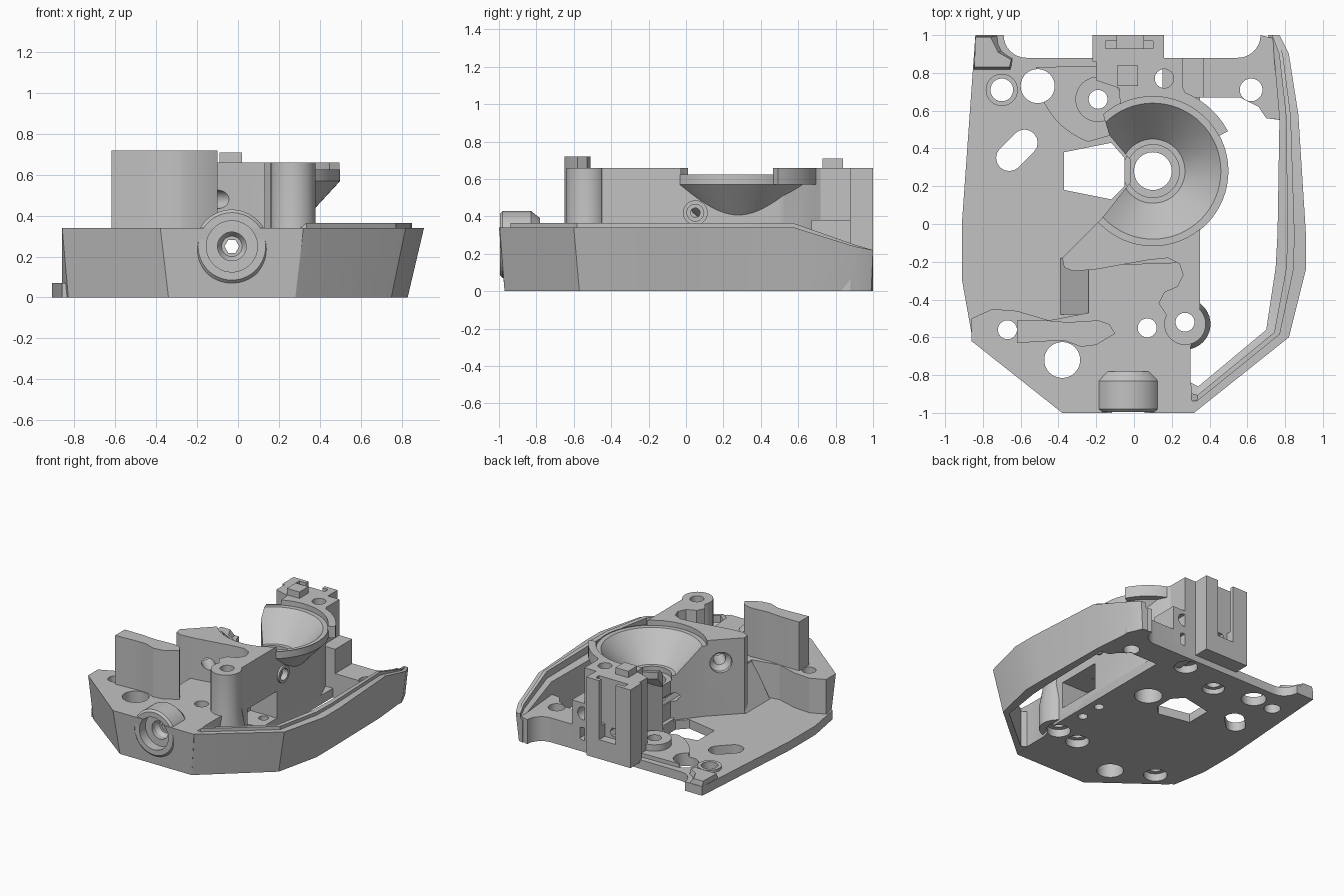
import bpy, bmesh, math
from mathutils import Matrix, Vector

if "Cube" in bpy.data.objects:
    bpy.data.objects.remove(bpy.data.objects["Cube"])

grey = bpy.data.materials.new("plain_grey")
grey.use_nodes = True
grey.diffuse_color = (0.54, 0.54, 0.54, 1)
grey.node_tree.nodes["Principled BSDF"].inputs["Base Color"].default_value = (0.54, 0.54, 0.54, 1)
parts = []
cutters = []


def finish(name, bm, cutter=False):
    bmesh.ops.recalc_face_normals(bm, faces=bm.faces)
    mesh = bpy.data.meshes.new(name)
    bm.to_mesh(mesh)
    bm.free()
    mesh.materials.append(grey)
    obj = bpy.data.objects.new(name, mesh)
    bpy.context.collection.objects.link(obj)
    obj.hide_render = cutter
    (cutters if cutter else parts).append(obj)
    return obj


def add_loft(bm, rings):
    """Skin a list of equal-length rings of 3D points and cap the ends."""
    vs = [[bm.verts.new(p) for p in ring] for ring in rings]
    n = len(vs[0])
    for a, b in zip(vs, vs[1:]):
        for i in range(n):
            j = (i + 1) % n
            bm.faces.new((a[i], a[j], b[j], b[i]))
    bm.faces.new(vs[0][::-1])
    bm.faces.new(vs[-1])


def add_prism(bm, pts, z0, z1, base=None):
    add_loft(bm, [[(x, y, z0) for x, y in (base or pts)], [(x, y, z1) for x, y in pts]])


def arc(cx, cy, r, a0, a1, n=8):
    return [(cx + r * math.cos(math.radians(a0 + (a1 - a0) * i / n)),
             cy + r * math.sin(math.radians(a0 + (a1 - a0) * i / n))) for i in range(n + 1)]


def circle(cx, cy, r, n=40):
    return arc(cx, cy, r, 0, 360, n)[:-1]


def prism(name, pts, z0, z1, base=None, cutter=False):
    bm = bmesh.new()
    add_prism(bm, pts, z0, z1, base)
    return finish(name, bm, cutter)


def box(name, x0, x1, y0, y1, z0, z1, cutter=False):
    return prism(name, [(x0, y0), (x1, y0), (x1, y1), (x0, y1)], z0, z1, cutter=cutter)


def lathe(name, profile, matrix, n=64, cutter=False):
    """Stack of circles (radius, height), capped at both ends."""
    bm = bmesh.new()
    add_loft(bm, [[matrix @ Vector((x, y, h)) for x, y in circle(0, 0, r, n)] for r, h in profile])
    return finish(name, bm, cutter)


def cut(obj, *tools):
    for c in tools:
        mod = obj.modifiers.new("cut", 'BOOLEAN')
        mod.operation, mod.solver, mod.object = 'DIFFERENCE', 'EXACT', c
        dg = bpy.context.evaluated_depsgraph_get()
        mesh = bpy.data.meshes.new_from_object(obj.evaluated_get(dg))
        obj.modifiers.clear()
        obj.data = mesh


def turned(x, y, z, angle, axis):
    return Matrix.Translation((x, y, z)) @ Matrix.Rotation(math.radians(angle), 4, axis)


BOWL = (0.10, 0.28)
at_bowl = Matrix.Translation((*BOWL, 0))
hub_axis = turned(-.03, 0, .25, -90, 'X')
side_axis = turned(0, .05, .42, 90, 'Y')
diagonal = turned(-.26, -.06, .48, -45, 'Z') @ Matrix.Rotation(math.radians(90), 4, 'Y')

# Cutters: vertical holes, oblong slot and five-sided opening
bm = bmesh.new()
for x, y, r in [(-.7, .71, .06), (-.51, .73, .09), (-.19, .66, .05), (.16, .77, .05),
                (.62, .71, .06), (-.67, -.56, .05), (-.38, -.72, .095), (.07, -.55, .05),
                (.27, -.52, .05), (*BOWL, .10)]:
    add_prism(bm, circle(x, y, r), -0.1, 1)
add_prism(bm, arc(-.66, .35, .07, 135, 315) + arc(-.58, .43, .07, -45, 135), -0.1, 1)
add_prism(bm, [(-.37, .18), (-.12, .13), (-.05, .2), (-.05, .35), (-.12, .43), (-.37, .38)], -0.1, 0.3)
drill = finish("drill_cutter", bm, True)

# Counterbores and small holes from below
bm = bmesh.new()
for x, y, r, depth in [(.27, -.52, .085, .06), (.07, -.55, .085, .06), (-.67, -.56, .085, .06),
                       (.16, .77, .085, .06), (-.19, .66, .08, .04), (.27, -.07, .035, .15),
                       (.27, -.25, .035, .15)]:
    add_prism(bm, circle(x, y, r), -0.1, depth)
under = finish("counterbore_cutter", bm, True)

bowl_cut = lathe("bowl_cutter", [(.14, .38), (.14, .42), (.17, .42), (.36, .62), (.395, .62), (.395, .9)],
                 at_bowl, cutter=True)
sector = prism("bowl_gap_cutter", [(-.02, .34), (-.13, .47), (-.2, .7), (-.5, .7), (-.5, -.3),
                                   (-.38, -.18), (-.17, .03), (-.02, .22)], 0.09, 1, cutter=True)
hub_cut = lathe("hub_cutter", [(.125, -1.1), (.125, -.92), (.07, -.92), (.07, -.88), (.05, -.85)],
                hub_axis, cutter=True)
hex_cut = lathe("hex_cutter", [(.036, -1.1), (.036, 1.1)], hub_axis, 6, True)
window = box("window_cutter", .12, .5, -.38, -.02, .1, .31, True)
side_hole = lathe("side_hole_cutter", [(.025, .2), (.025, .32), (.045, .32), (.045, .5)], side_axis, 32, True)
wedge_hole = lathe("wedge_hole_cutter", [(.08, -.1), (.08, .03), (.045, .06), (.045, .33)], diagonal, 32, True)

# Base plate with its curved rear corners
outline = ([(-.84, 1), (-.91, .02), (-.91, -.3), (-.86, -.58), (.3, -.58), (.35, -.45), (.35, .67),
            (.58, .67), (.66, .62), (.70, .56), (.78, .55), (.8, .88), (.75, .98)]
           + arc(.55, 1, .12, 0, -90) + arc(-.57, 1, .12, 270, 180))
base_plate = prism("base_plate", outline, 0, 0.07)
cut(base_plate, drill, under)

# Raised floor step and low screw bosses
step = prism("floor_step", arc(-.1, .83, .42, 180, 250, 10) + [(-.12, .47), (-.08, .6), (-.08, .84)], .06, .1)
boss_ring = prism("rear_boss", circle(-.19, .66, .12), .06, .15)
left_ear = prism("left_ear_boss", circle(-.7, .71, .085), .06, .09)
for o in (step, boss_ring, left_ear):
    cut(o, drill)
prism("corner_rib", [(-.84, .99), (-.845, .83), (-.66, .83), (-.65, .87), (-.72, .91), (-.76, .99)], .04, .11,
      base=[(-.84, 1), (-.85, .81), (-.65, .81), (-.64, .88), (-.69, .92), (-.70, 1)])

# Right ear
right_ear = prism("right_ear", [(.3, .67), (.56, .67), (.66, .62), (.7, .56), (.79, .55), (.79, .88),
                                (.75, .98)] + arc(.55, 1, .12, 0, -90) + [(.3, .88)], .01, .19)
cut(right_ear, drill)

# Front deck, narrower at the bottom
rear = [(.3, -.83), (.3, -.65), (.35, -.48), (.35, -.2), (-.24, -.22), (-.24, -.47), (-.45, -.51),
        (-.62, -.46), (-.75, -.45), (-.86, -.5)]
deck = prism("front_deck", [(-.86, -.62), (-.38, -1), (.32, -1)] + rear, 0, .34,
             base=[(-.83, -.6), (-.34, -.97), (.28, -.97)] + rear)
cut(deck, drill, under, hub_cut, hex_cut, window)
bm = bmesh.new()
add_loft(bm, [[(-.4, y, .05), (-.23, y, .05), (-.23, y, .34)] for y in (-.48, -.18)])
finish("deck_ramp", bm)

# Front hub
hub = lathe("front_hub", [(.165, -.995), (.18, -.98), (.18, -.83), (.14, -.78)], hub_axis)
cut(hub, hub_cut, hex_cut)

# Tall curved wall on the deck
prism("tall_wall", [(-.62, -.51), (-.62, -.63), (-.45, -.62), (-.36, -.62), (-.28, -.65), (-.2, -.64),
                    (-.1, -.58), (-.13, -.53), (-.19, -.51), (-.35, -.52), (-.47, -.51)], .3, .72)

# Main body: wedge, scooped front and the wall behind the bowl
body = prism("main_body", [(-.17, .03), (-.38, -.18), (-.37, -.23), (-.32, -.25), (-.2, -.24), (.08, -.19),
                           (.18, -.18), (.24, -.21), (.26, -.27), (.23, -.33), (.16, -.36), (.13, -.42),
                           (.17, -.48), (.27, -.48), (.35, -.45), (.35, .52), (.29, .66), (.26, .72), (.26, .88),
                           (-.2, .88), (-.2, .76), (-.08, .72), (-.07, .6), (-.13, .47), (-.02, .34), (-.02, .22)],
             .02, .66)
cut(body, drill, under, bowl_cut, hex_cut, window, side_hole, wedge_hole)
boss = lathe("front_boss", [(.135, .02), (.135, .2), (.11, .34), (.11, .66)], Matrix.Translation((.27, -.53, 0)), 40)
cut(boss, drill, under, window)
collar = lathe("side_hole_collar", [(.066, .33), (.066, .365)], side_axis, 32)
cut(collar, side_hole)

# Bowl with a gap at the side, plus its rim shoulder
bowl = lathe("bowl", [(.16, .06), (.16, .31), (.4, .57), (.4, .625)], at_bowl)
cut(bowl, drill, bowl_cut, sector, hex_cut)
prism("rim_shoulder", arc(*BOWL, .45, 28, 80, 14) + arc(*BOWL, .395, 80, 28, 14), .57, .66)

# Rear mount: channelled block, tab and drilled side block
block = box("rear_block", -.22, .16, .86, 1, .05, .66)
channel = prism("channel_cutter", [(-.09, .93), (.05, .93), (.05, 1.1), (-.09, 1.1)], .2, .9, cutter=True)
channel_wide = box("channel_wide_cutter", -.15, .1, .93, .97, .3, .9, True)
cut(block, channel, channel_wide, hex_cut)
box("rear_tab", -.09, .02, .73, .84, .6, .71)
side_block = box("side_block", .15, .37, .67, .88, .03, .38)
for z in (.14, .3):
    cut(side_block, lathe("block_hole_cutter", [(.05, .75), (.05, 1)], turned(.27, 0, z, -90, 'X'), 32, True))

# Side rail: flared wall with a lip, dropping at the rear
stations = [((.31, -1), (.28, -.97), (.30, -.84), .34, .34), ((.33, -.99), (.29, -.96), (.34, -.86), .34, .365),
            ((.82, -.6), (.75, -.57), (.70, -.56), .34, .365), ((.91, -.24), (.83, -.22), (.75, -.23), .34, .365),
            ((.91, -.05), (.83, -.05), (.76, -.05), .34, .365), ((.87, .58), (.82, .58), (.77, .56), .34, .365),
            ((.82, .9), (.79, .9), (.74, .9), .24, .25), ((.77, 1), (.75, .99), (.71, 1), .22, .22)]
rings = []
for top, bottom, inner, z, lip in stations:
    t, b, i = Vector(top), Vector(bottom), Vector(inner)
    m, k = t.lerp(i, .4), t.lerp(i, .65)
    rings.append([(*b, 0), (*t, z), (*m, z), (*m, lip), (*k, lip), (*k, z - .03), (*i, z - .05), (*i, 0)])
bm = bmesh.new()
add_loft(bm, rings)
finish("side_rail", bm)

# Remove the cutters and smooth the round parts
for c in cutters:
    bpy.data.objects.remove(c)
bpy.ops.object.select_all(action='DESELECT')
for o in parts:
    o.select_set(True)
bpy.context.view_layer.objects.active = parts[0]
bpy.ops.object.shade_smooth_by_angle(angle=math.radians(25))
